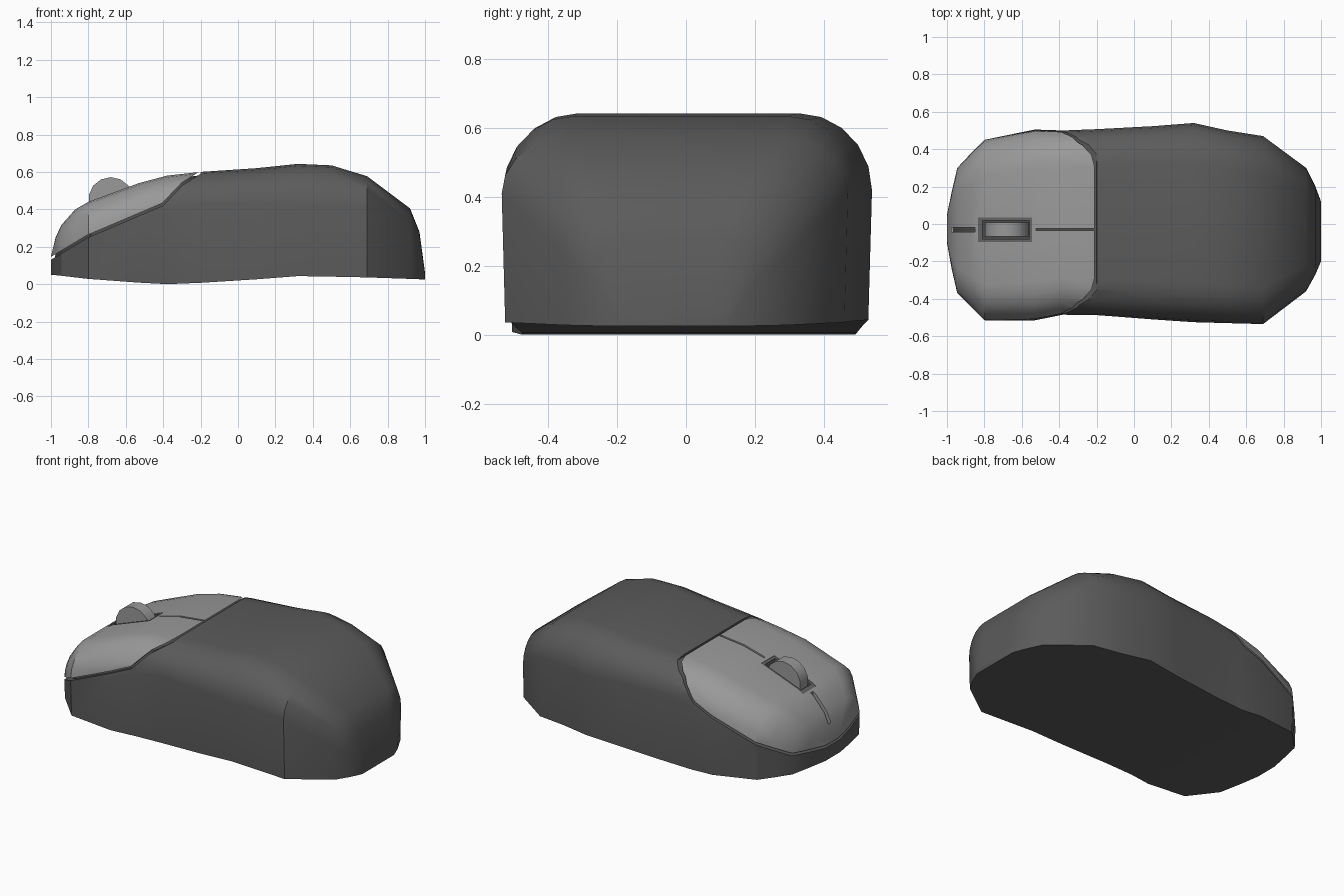
import bpy, bmesh, math

if "Cube" in bpy.data.objects:
    bpy.data.objects.remove(bpy.data.objects["Cube"])


def material(name, v):
    m = bpy.data.materials.new(name)
    m.diffuse_color = (v, v, v, 1)
    m.use_nodes = True
    m.node_tree.nodes["Principled BSDF"].inputs["Base Color"].default_value = m.diffuse_color
    return m


DARK = material("dark grey", 0.105)
LIGHT = material("light grey", 0.32)
SEAM = material("seam grey", 0.07)
BEZEL = material("bezel grey", 0.13)

# hull stations: x, y min, y max, bottom z, shoulder z, top z
STATIONS = [
    (-1.00, -.10, .05, .05, .11, .15), (-.975, -.24, .17, .048, .14, .25),
    (-.945, -.37, .30, .045, .17, .315), (-.87, -.445, .38, .036, .21, .40),
    (-.80, -.515, .45, .028, .26, .44), (-.53, -.515, .505, .008, .34, .54),
    (-.38, -.485, .50, .0, .40, .58), (-.20, -.487, .507, .007, .43, .60),
    (.10, -.51, .523, .026, .43, .62), (.32, -.525, .54, .043, .42, .643),
    (.50, -.53, .50, .04, .42, .635), (.69, -.535, .47, .036, .41, .577),
    (.92, -.36, .30, .028, .24, .405), (.97, -.27, .20, .026, .16, .28),
    (1.00, -.20, .12, .025, .04, .06)]


def mesh_object(name, bm, mat):
    bmesh.ops.recalc_face_normals(bm, faces=bm.faces)
    me = bpy.data.meshes.new(name)
    bm.to_mesh(me)
    bm.free()
    me.materials.append(mat)
    ob = bpy.data.objects.new(name, me)
    bpy.context.collection.objects.link(ob)
    return ob


def hull(name, inset, mat, count=len(STATIONS)):
    """Loft rounded sections along x, shrunk by inset."""
    bm = bmesh.new()
    rings = []
    for x, y0, y1, zb, zs, zt in STATIONS[:count]:
        x *= 1 - inset
        mid, zb, zt, zs = (y0 + y1) / 2, zb + inset, zt - inset, zs - inset
        pts = []
        for s, y in ((1, y1), (-1, y0)):
            half = abs(y - mid) - inset
            side = [(mid + s * half * .98, zb)]
            for i in range(6):
                a = i / 5 * math.pi / 2
                side.append((mid + s * half * (.6 + .4 * math.cos(a)),
                             zs + (zt - zs) * math.sin(a)))
            pts += side if s > 0 else side[::-1]
        rings.append([bm.verts.new((x, y, z)) for y, z in pts])
    for a, b in zip(rings, rings[1:]):
        n = len(a)
        for i in range(n):
            bm.faces.new((a[i], a[(i + 1) % n], b[(i + 1) % n], b[i]))
    bm.faces.new(rings[0])
    bm.faces.new(rings[-1])
    return mesh_object(name, bm, mat)


def prism(name, profile, y0, y1, mat):
    """Extrude an x-z profile along y."""
    bm = bmesh.new()
    f = bm.faces.new([bm.verts.new((x, y0, z)) for x, z in profile])
    ext = bmesh.ops.extrude_face_region(bm, geom=[f])["geom"]
    bmesh.ops.translate(bm, vec=(0, y1 - y0, 0),
                        verts=[v for v in ext if isinstance(v, bmesh.types.BMVert)])
    bm.faces.ensure_lookup_table()
    return mesh_object(name, bm, mat)


def box(x0, x1, y0, y1, z0, z1, mat):
    return prism("cutter", [(x0, z0), (x1, z0), (x1, z1), (x0, z1)], y0, y1, mat)


def boolean(ob, cutter, op):
    mod = ob.modifiers.new("cut", 'BOOLEAN')
    mod.object, mod.operation, mod.solver = cutter, op, 'EXACT'
    bpy.context.view_layer.objects.active = ob
    bpy.ops.object.modifier_apply(modifier=mod.name)
    bpy.data.objects.remove(cutter)


def smooth(ob, angle):
    bpy.ops.object.select_all(action='DESELECT')
    ob.select_set(True)
    bpy.context.view_layer.objects.active = ob
    bpy.ops.object.shade_smooth_by_angle(angle=math.radians(angle))


def seam_cutter(dx, dz, mat):
    seam = [(-1.1, .07), (-.8, .25), (-.4, .42), (-.295, .53), (-.2, .59), (-.185, .7)]
    pts = [(x + dx, z + dz) for x, z in seam] + [(-.185 + dx, .9), (-1.1 + dx, .9)]
    return prism("cutter", pts, -1, 1, mat)


def wheel_hole(mat):
    return box(-.81, -.56, -.08, .02, .36, .9, mat)


# main shell, cut away where the button plate sits
body = hull("body", 0, DARK)
boolean(body, seam_cutter(0, 0, DARK), 'DIFFERENCE')

# dark core showing through the gaps (front half only)
core = hull("inner_core", .018, SEAM, 9)
boolean(core, wheel_hole(SEAM), 'DIFFERENCE')

# button plate with centre grooves and wheel opening
plate = hull("button_plate", 0, LIGHT)
boolean(plate, seam_cutter(-.006, .012, LIGHT), 'INTERSECT')
for x0, x1, w in ((-.975, -.85, .012), (-.525, -.15, .006)):
    boolean(plate, box(x0, x1, -.03 - w, -.03 + w, .2, .9, LIGHT), 'DIFFERENCE')
boolean(plate, box(-.835, -.545, -.095, .035, .2, .9, LIGHT), 'DIFFERENCE')

# bezel around the wheel, following the hull surface
bezel = hull("wheel_bezel", .002, BEZEL)
boolean(bezel, box(-.835, -.545, -.095, .035, .3, .9, BEZEL), 'INTERSECT')
boolean(bezel, wheel_hole(BEZEL), 'DIFFERENCE')

# scroll wheel
rim = [(-.68 + .12 * math.cos(a), .452 + .12 * math.sin(a))
       for a in (2 * math.pi * (i + .5) / 14 for i in range(14))]
wheel = prism("scroll_wheel", rim, -.068, .008, LIGHT)

for ob in (body, core, plate, bezel, wheel):
    smooth(ob, 32)
